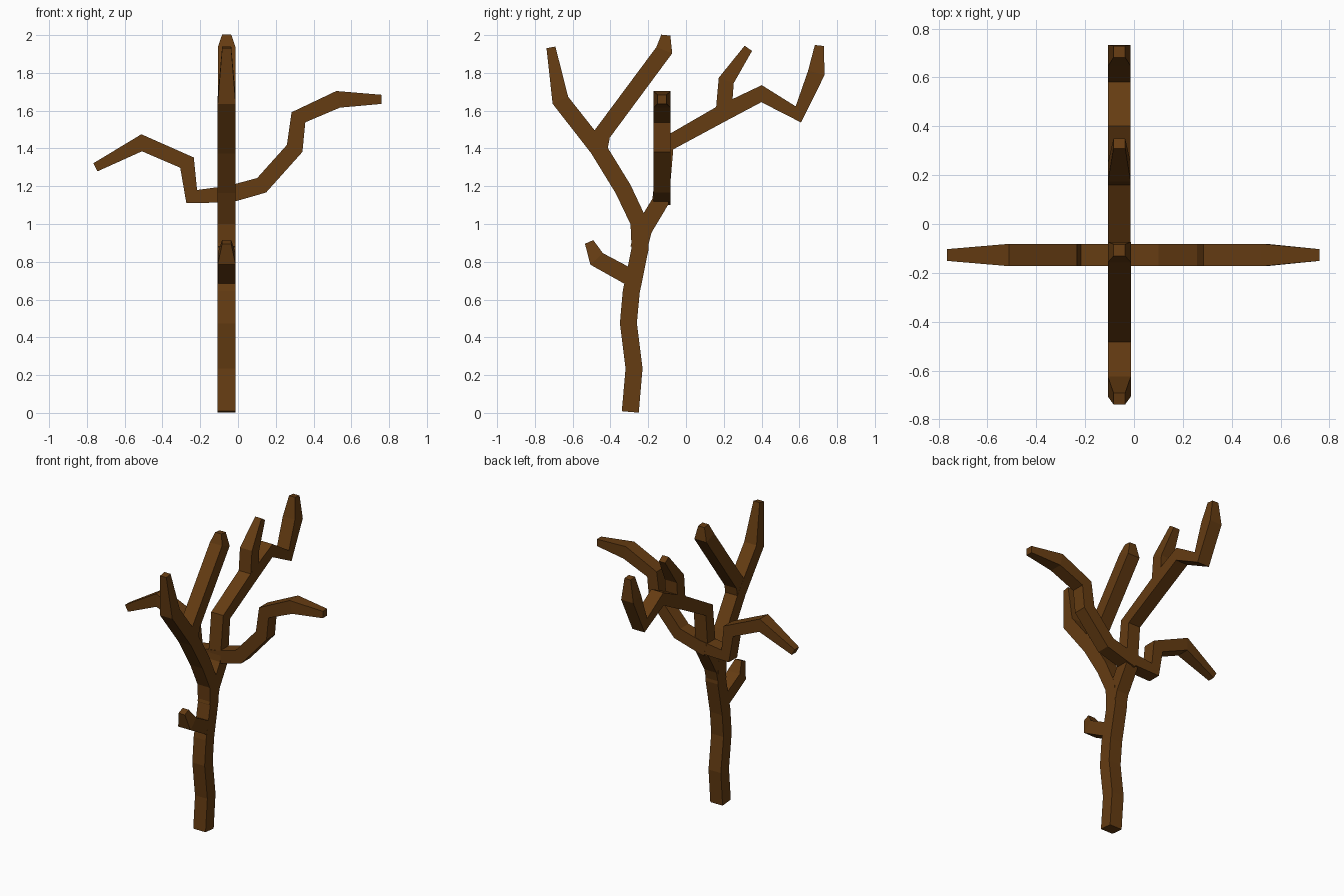
import bpy, bmesh
from mathutils import Vector

if "Cube" in bpy.data.objects:
    bpy.data.objects.remove(bpy.data.objects["Cube"])

X0, Y0 = -0.06, -0.127   # plane of the trunk, plane of the side limbs
bark = bpy.data.materials.new("bark")
bark.diffuse_color = (0.13, 0.045, 0.006, 1)
bark.use_nodes = True
bark.node_tree.nodes["Principled BSDF"].inputs["Base Color"].default_value = bark.diffuse_color


def limb(name, path, side, w=0.045, tip=0.024, depth=0.0475):
    """Square-section limb swept along (u, z) points in one vertical plane."""
    if side:
        pts, n = [Vector((u, Y0, z)) for u, z in path], Vector((0, 1, 0))
    else:
        pts, n = [Vector((X0, u, z)) for u, z in path], Vector((1, 0, 0))
    bm = bmesh.new()
    rings = []
    for i, p in enumerate(pts):
        a = (p - pts[i - 1]).normalized() if i else Vector()
        b = (pts[i + 1] - p).normalized() if i < len(pts) - 1 else Vector()
        across = (a + b).normalized().cross(n)
        last = i == len(pts) - 1
        r, d = (tip, min(tip, depth)) if last and tip < w else (w, depth)
        rings.append([bm.verts.new(p + across * r * s + n * d * t)
                      for s, t in ((-1, -1), (1, -1), (1, 1), (-1, 1))])
    for q, s in zip(rings, rings[1:]):
        for k in range(4):
            bm.faces.new((q[k], q[k - 1], s[k - 1], s[k]))
    bm.faces.new(rings[0])
    bm.faces.new(rings[-1])
    bmesh.ops.recalc_face_normals(bm, faces=bm.faces)
    me = bpy.data.meshes.new(name)
    bm.to_mesh(me)
    bm.free()
    me.materials.append(bark)
    ob = bpy.data.objects.new(name, me)
    bpy.context.collection.objects.link(ob)
    return ob


# Trunk continuing into the front limb
trunk = limb("tree", [(-.295, .005), (-.275, .235), (-.305, .475), (-.29, .64),
                      (-.243, .87), (-.25, 1.01), (-.333, 1.185), (-.465, 1.40),
                      (-.665, 1.655), (-.715, 1.935)], False)

parts = [
    # Limbs in the front-to-back plane
    limb("front_twig", [(-.29, .715), (-.473, .815), (-.513, .905)], False, depth=.0472),
    limb("upright_limb", [(-.46, 1.40), (-.445, 1.475), (-.115, 1.92), (-.107, 2.0)],
         False, depth=.0469),
    limb("back_limb", [(-.25, .87), (-.225, .97), (-.135, 1.12), (-.105, 1.42),
                       (.19, 1.585), (.40, 1.69), (.595, 1.58), (.69, 1.80),
                       (.706, 1.945)], False, depth=.0466),
    limb("back_twig", [(.20, 1.60), (.213, 1.76), (.33, 1.93)], False, w=.042, depth=.0463),
    # Side limbs
    limb("right_limb", [(-.09, 1.145), (.125, 1.205), (.30, 1.40), (.32, 1.565),
                        (.53, 1.66), (.76, 1.66)], True, depth=.046),
    limb("left_limb", [(-.03, 1.16), (-.245, 1.145), (-.27, 1.325), (-.51, 1.43),
                       (-.755, 1.30)], True, depth=.0457),
]

# Merge the limbs into one bark surface
bpy.context.view_layer.objects.active = trunk
for p in parts:
    m = trunk.modifiers.new(p.name, "BOOLEAN")
    m.operation, m.solver, m.object = "UNION", "EXACT", p
    bpy.ops.object.modifier_apply(modifier=m.name)
    bpy.data.objects.remove(p)
